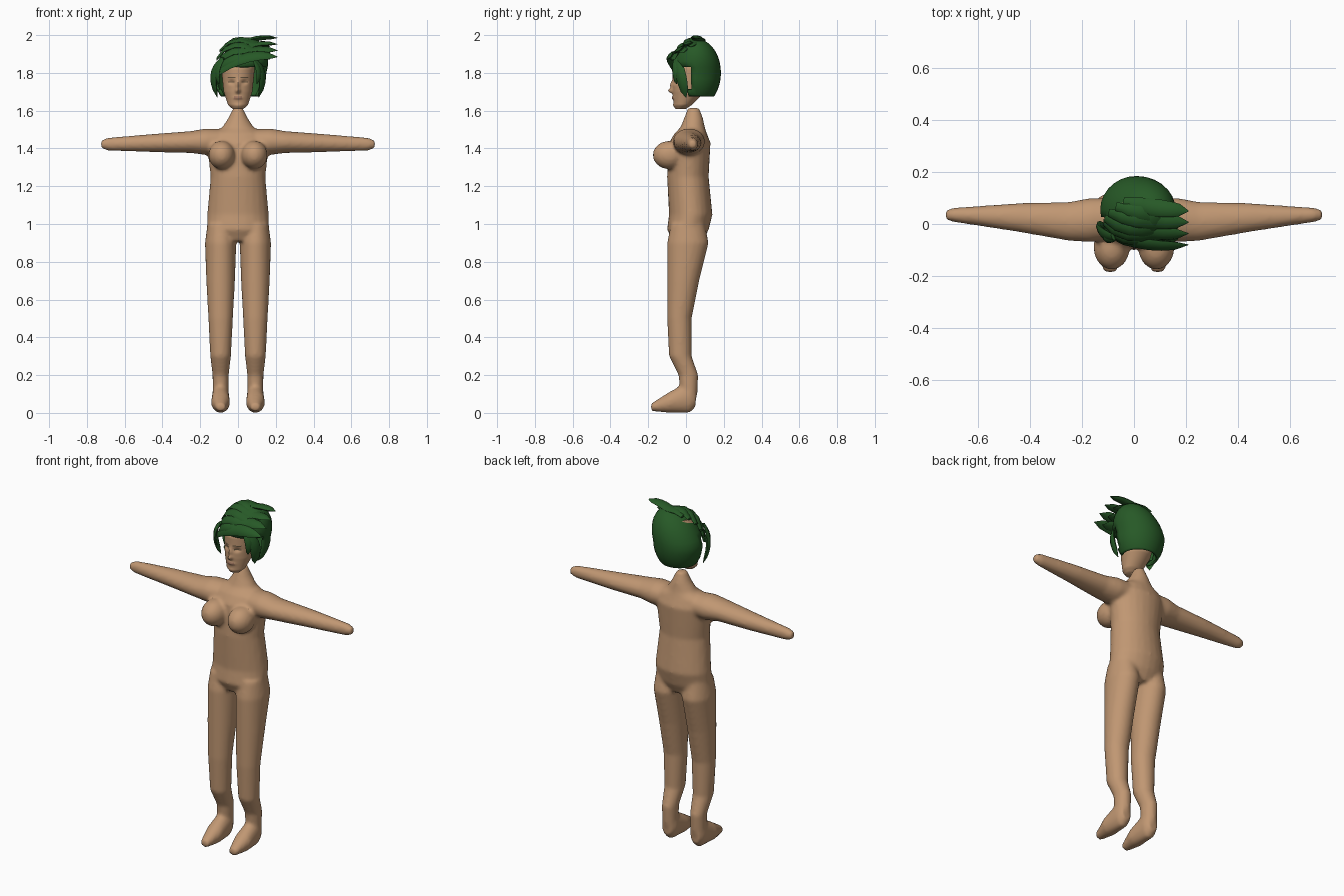
import bpy, bmesh
from math import cos, sin, pi, exp, hypot
from mathutils import Vector

cube = bpy.data.objects.get("Cube")
if cube:
    bpy.data.objects.remove(cube, do_unlink=True)


def material(name, *rgb):
    mat = bpy.data.materials.new(name)
    mat.use_nodes = True
    mat.diffuse_color = (*rgb, 1)
    shader = mat.node_tree.nodes["Principled BSDF"]
    shader.inputs["Base Color"].default_value = (*rgb, 1)
    return mat


skin = material("skin tan", .53, .31, .17)
green = material("hair green", .02, .1, .02)
brow_brown = material("brow dark brown", .13, .09, .05)
lip_brown = material("lip brown", .36, .19, .12)
X, Y, Z = Vector((1, 0, 0)), Vector((0, 1, 0)), Vector((0, 0, 1))


def loft(bm, rings, u, v, sides=24):
    """Closed tube through rings of (centre, radius along u, radius along v)."""
    loops = []
    for centre, along_u, along_v in rings:
        loop = []
        for i in range(sides):
            turn = 2 * pi * i / sides
            loop.append(bm.verts.new(centre + u * along_u * cos(turn) + v * along_v * sin(turn)))
        loops.append(loop)
    for lower, upper in zip(loops, loops[1:]):
        for i in range(sides):
            j = (i + 1) % sides
            bm.faces.new((lower[i], lower[j], upper[j], upper[i]))
    bm.faces.new(loops[0])
    bm.faces.new(loops[-1])


def upright(profile, x=0):
    """Rings for a vertical part, each from height, half width, front and back."""
    return [(Vector((x, (front + back) / 2, z)), wide, (back - front) / 2)
            for z, wide, front, back in profile]


def ellipsoid(bm, centre, radii):
    verts = bmesh.ops.create_uvsphere(bm, u_segments=28, v_segments=18, radius=1)["verts"]
    bmesh.ops.scale(bm, vec=radii, verts=verts)
    bmesh.ops.translate(bm, vec=centre, verts=verts)


def finish(bm, name, *materials):
    bmesh.ops.recalc_face_normals(bm, faces=bm.faces)
    mesh = bpy.data.meshes.new(name)
    bm.to_mesh(mesh)
    bm.free()
    for mat in materials:
        mesh.materials.append(mat)
    obj = bpy.data.objects.new(name, mesh)
    bpy.context.collection.objects.link(obj)
    bpy.ops.object.select_all(action='DESELECT')
    obj.select_set(True)
    bpy.context.view_layer.objects.active = obj
    bpy.ops.object.shade_smooth_by_angle(angle=pi / 4)
    return obj


# Torso and neck: height, half width, front, back
torso = [(.91, .12, -.07, .09), (.97, .165, -.1, .12), (1.05, .163, -.09, .14),
         (1.25, .145, -.1, .12), (1.43, .165, -.09, .13), (1.48, .15, -.06, .11),
         (1.51, .085, -.03, .1), (1.56, .052, -.01, .09), (1.615, .025, .01, .07)]
# Leg: height, half width, front, back
leg = [(1, .07, -.08, .1), (.9, .083, -.1, .12), (.7, .076, -.1, .07),
       (.5, .065, -.1, .03), (.3, .055, -.09, .03), (.2, .043, -.04, .065),
       (.1, .042, -.03, .06), (.03, .03, -.01, .045)]
# Foot: distance along y, half width, bottom, top
foot = [(.05, .03, .03, .12), (.02, .045, 0, .17), (-.09, .05, 0, .11), (-.185, .025, .01, .05)]
# Arm: distance along x, centre y, radius along y, radius along z
arm = [(.1, .02, .08, .065), (.17, .015, .085, .07), (.25, .01, .075, .058),
       (.45, .025, .055, .048), (.69, .035, .028, .034), (.725, .035, .02, .02)]

# Body: trunk and mirrored limbs, fused into one skin
bm = bmesh.new()
loft(bm, upright(torso), X, Y)
for side in (-1, 1):
    loft(bm, upright(leg, x=side * .092), X, Y)
    loft(bm, [(Vector((side * .092, y, (low + top) / 2)), wide, (top - low) / 2)
              for y, wide, low, top in foot], X, Z)
    # The arm's centre line sinks slightly towards the hand
    loft(bm, [(Vector((side * x, y, 1.44 - x / 40)), deep, tall)
              for x, y, deep, tall in arm], Y, Z)
    # Chest
    ellipsoid(bm, centre=(side * .086, -.088, 1.365), radii=(.07, .088, .075))
body = finish(bm, "body", skin)
fuse = body.modifiers.new("fuse", 'REMESH')
fuse.mode = 'VOXEL'
fuse.voxel_size = .01
fuse.use_smooth_shade = True
soften = body.modifiers.new("soften", 'SMOOTH')
soften.iterations = 6

# Head: height, half width, front, back, refined between the key rings
skull = [(1.61, .03, -.055, 0), (1.63, .052, -.065, .03), (1.7, .076, -.07, .1),
         (1.82, .088, -.07, .14), (1.88, .08, -.05, .13), (1.94, .05, -.01, .1)]
dense = []
for lower, upper in zip(skull, skull[1:]):
    steps = round((upper[0] - lower[0]) / .006)
    for k in range(steps):
        dense.append([a + (b - a) * k / steps for a, b in zip(lower, upper)])
bm = bmesh.new()
loft(bm, upright(dense), X, Y, sides=80)


def bump(point, x, z, wide, tall, push):
    """Push the face in or out around a spot, mirrored across the middle."""
    across, up = (abs(point.x) - x) / wide, (point.z - z) / tall
    return push * exp(-across * across - up * up)


for vert in bm.verts:
    if vert.co.y < 0:
        spot = vert.co.copy()
        nose_tip = bump(spot, x=0, z=1.705, wide=.011, tall=.012, push=-.023)
        nose_bridge = bump(spot, x=0, z=1.735, wide=.01, tall=.022, push=-.014)
        eye_socket = bump(spot, x=.034, z=1.752, wide=.016, tall=.011, push=.012)
        mouth = bump(spot, x=0, z=1.668, wide=.022, tall=.008, push=-.008)
        chin = bump(spot, x=0, z=1.625, wide=.022, tall=.01, push=-.005)
        vert.co.y += nose_tip + nose_bridge + eye_socket + mouth + chin

# Painted brows, eye lines and lips
for face in bm.faces:
    spot = face.calc_center_median()
    if spot.y < 0:
        eye = abs(spot.z - 1.751) < .003
        brow = abs(spot.z - 1.775) < .004
        if (eye or brow) and .016 < abs(spot.x) < .052:
            face.material_index = 1
        elif abs(spot.z - 1.668) < .006 and abs(spot.x) < .022:
            face.material_index = 2
finish(bm, "head", skin, brow_brown, lip_brown)

# Hair shell: egg with the face side and neck cut open, its crown leaning left
crown = Vector((.01, .055, 1.8))
girth = Vector((.14, .13, .18))
bm = bmesh.new()
ellipsoid(bm, crown, girth)
bmesh.ops.bisect_plane(bm, geom=bm.verts[:] + bm.edges[:] + bm.faces[:],
                       plane_co=Z * 1.675, plane_no=Z, clear_inner=True)
opening = []
for face in bm.faces:
    spot = face.calc_center_median()
    if spot.y < .02 and spot.z < 1.84:
        opening.append(face)
bmesh.ops.delete(bm, geom=opening, context='FACES')
for vert in bm.verts:
    vert.co.x += max(0, vert.co.z - crown.z) * .3
shell = finish(bm, "hair_shell", green)
shell.modifiers.new("thickness", 'SOLIDIFY').thickness = .012


def lock(bm, root, bend, tip, width):
    """Flat tapering strand on a curve, kept outside the egg of the head."""
    path = []
    steps = 7
    for k in range(steps + 1):
        t = k / steps
        point = root.lerp(bend, t).lerp(bend.lerp(tip, t), t)
        offset = point - crown
        depth = hypot(*(o / g for o, g in zip(offset, girth)))
        path.append(crown + offset / min(depth, 1))
    along = (tip - root).normalized()
    across = along.cross(bend - crown).normalized()
    rings = []
    for k, point in enumerate(path):
        radius = width * (sin(pi * (k + 1) / (steps + 2)) ** .7 if k < steps else .05)
        rings.append((point, radius, radius * .4))
    loft(bm, rings, across, across.cross(along), sides=8)


# Swept locks: a fan from the low fringe to the crown, tips flicking left
bm = bmesh.new()
count = 7
for i in range(count):
    t = i / (count - 1)
    flick = Vector((.02, 0, .015)) * (-1) ** i
    lock(bm,
         root=Vector((-.13, -.02, 1.78)).lerp(Vector((-.03, .08, 1.93)), t),
         bend=Vector((.02, -.1, 1.92)).lerp(Vector((.08, .06, 2)), t),
         tip=Vector((.19, -.08, 1.87)).lerp(Vector((.19, .05, 1.97)), t) + flick,
         width=.034)
# Hanging locks beside the face
for side in (-1, 1):
    lock(bm, root=Vector((side * .08, -.05, 1.88)), bend=Vector((side * .16, -.03, 1.8)),
         tip=Vector((side * .11, 0, 1.67)), width=.032)
    lock(bm, root=Vector((side * .08, -.06, 1.87)), bend=Vector((side * .13, -.06, 1.81)),
         tip=Vector((side * .1, -.05, 1.74)), width=.02)
finish(bm, "hair_locks", green)
